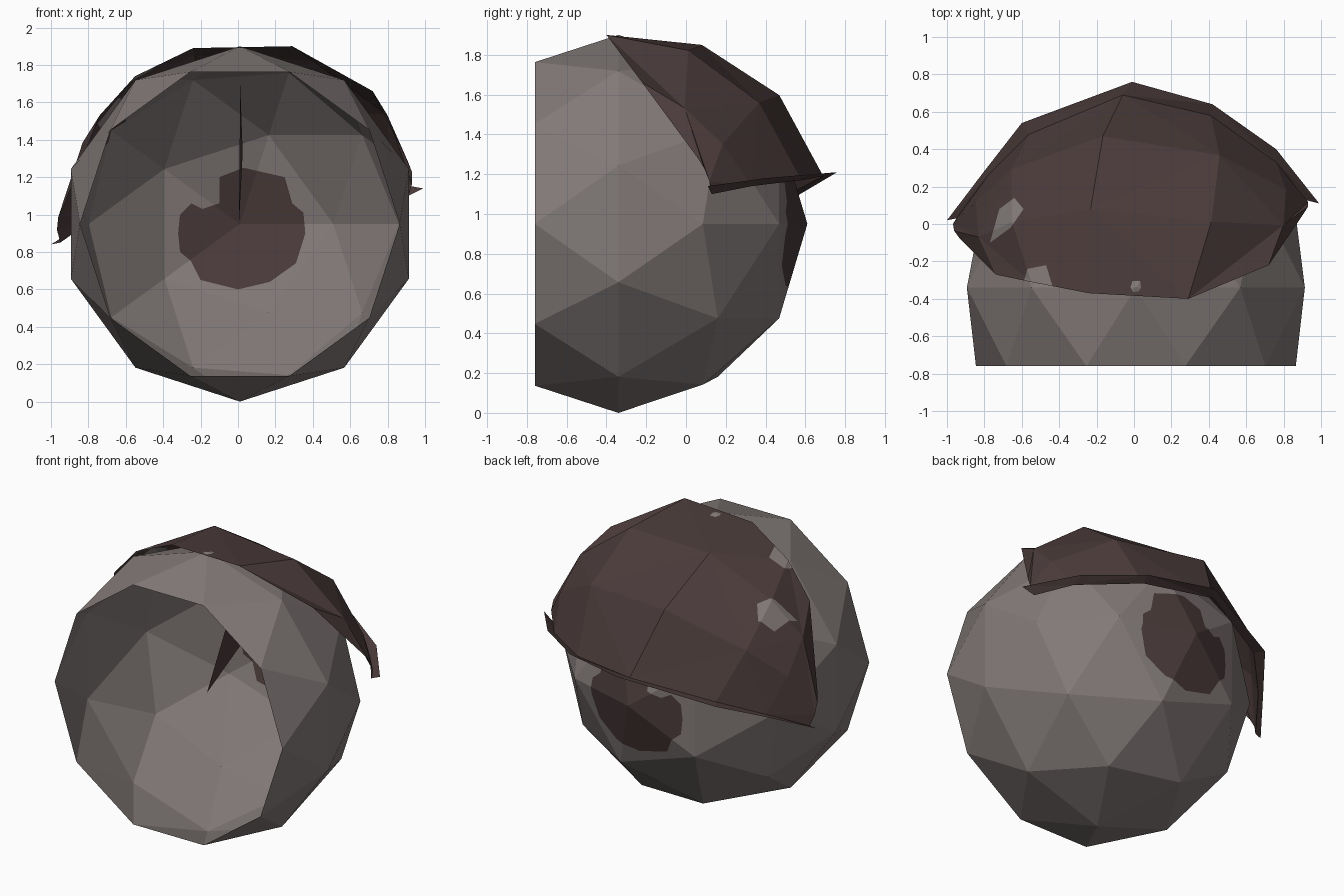
import bpy, bmesh, math
from mathutils import Vector, Matrix

if "Cube" in bpy.data.objects:
    bpy.data.objects.remove(bpy.data.objects["Cube"])

C = Vector((0.01, -0.34, 0.95))   # centre of the dome
R = 0.95


def material(name, rgb):
    m = bpy.data.materials.new(name)
    m.diffuse_color = (*rgb, 1)
    m.use_nodes = True
    m.node_tree.nodes["Principled BSDF"].inputs["Base Color"].default_value = m.diffuse_color
    return m


GREY = material("warm grey", (0.225, 0.195, 0.188))
BROWN = material("dark brown", (0.07, 0.044, 0.043))


def finish(name, bm, mats):
    me = bpy.data.meshes.new(name)
    bm.to_mesh(me)
    bm.free()
    for m in mats:
        me.materials.append(m)
    ob = bpy.data.objects.new(name, me)
    bpy.context.collection.objects.link(ob)
    return ob


def inside(p, poly):
    hit = False
    for (x1, y1), (x2, y2) in zip(poly, poly[1:] + poly[:1]):
        if (y1 > p[1]) != (y2 > p[1]) and p[0] < x1 + (p[1] - y1) * (x2 - x1) / (y2 - y1):
            hit = not hit
    return hit


def paint(bm, poly, axis, region, index):
    """Cut an outline, projected along an axis, into the faces of a region."""
    u, v = [i for i in range(3) if i != axis]
    for a, b in zip(poly, poly[1:] + poly[:1]):
        co, no = Vector(), Vector()
        co[u], co[v] = a
        no[u], no[v] = b[1] - a[1], a[0] - b[0]
        faces = [f for f in bm.faces if region(f.calc_center_median())]
        geom = set(faces)
        for f in faces:
            geom.update(f.edges)
            geom.update(f.verts)
        bmesh.ops.bisect_plane(bm, geom=list(geom), plane_co=co, plane_no=no.normalized(), dist=1e-5)
    for f in bm.faces:
        c = f.calc_center_median()
        if region(c) and inside((c[u], c[v]), poly):
            f.material_index = index


# Open faceted dome: icosphere with its pole to the back and the front cap removed
bm = bmesh.new()
bmesh.ops.create_icosphere(bm, subdivisions=2, radius=R, matrix=Matrix.Rotation(-math.pi / 2, 4, 'X'))
bmesh.ops.delete(bm, geom=[v for v in bm.verts if v.co.y < -0.6 * R], context='VERTS')
for v in bm.verts:
    if v.co.y < -0.3 * R:                     # flatten the opening rim
        k = 0.855 / math.hypot(v.co.x, v.co.z)
        v.co = (v.co.x * k, -0.42, v.co.z * k)
    v.co += C
# Dark patch at the back pole
paint(bm, [(-0.32, 0.90), (-0.31, 1.0), (-0.25, 1.06), (-0.19, 1.03), (-0.10, 1.06),
           (-0.10, 1.20), (0.03, 1.25), (0.25, 1.20), (0.29, 1.06), (0.35, 1.01),
           (0.36, 0.90), (0.31, 0.74), (0.17, 0.64), (0.0, 0.60), (-0.20, 0.65),
           (-0.25, 0.75), (-0.31, 0.80)], 1, lambda c: c.y > 0.43, 1)
# Small dark patch on the upper left wall
paint(bm, [(-0.71, 1.37), (-0.67, 1.48), (-0.60, 1.52), (-0.60, 1.46)], 1,
      lambda c: c.y > -0.15 and c.x < -0.45 and c.z > 1.2, 1)
finish("dome", bm, [GREY, BROWN])

# Roof covering: columns from the front edge over the top to the brim, left to right
front = [(-0.93, -0.08, 1.05), (-0.74, -0.27, 1.53), (-0.55, -0.31, 1.74), (-0.24, -0.37, 1.89),
         (0.29, -0.40, 1.90), (0.72, -0.22, 1.66), (0.91, 0.06, 1.28)]
crease = [(-0.95, 0.03, 0.85), (-0.78, 0.26, 0.97), (-0.56, 0.48, 1.08), (-0.06, 0.69, 1.19),
          (0.41, 0.58, 1.17), (0.76, 0.33, 1.14), (0.91, 0.13, 1.10)]
brim = [(-1.0, 0.02, 0.84), (-0.81, 0.27, 0.96), (-0.60, 0.54, 1.08), (-0.01, 0.76, 1.21),
        (0.42, 0.64, 1.20), (0.76, 0.40, 1.18), (0.99, 0.11, 1.14)]
bm = bmesh.new()
cols = []
for f, c, b in zip(front, crease, brim):
    f, c = Vector(f) - C, Vector(c) - C
    col = [f + C]
    for t in (1 / 3, 2 / 3):
        r = f.length + (c.length - f.length) * t + 0.02
        col.append(C + f.normalized().slerp(c.normalized(), t) * r)
    col += [c + C, Vector(b)]
    cols.append([bm.verts.new(p) for p in col])
for i, (a, b) in enumerate(zip(cols, cols[1:])):
    for j in range(4):
        q = [a[j], a[j + 1], b[j + 1], b[j]]
        k = (i + j) % 2
        q = q[k:] + q[:k]
        bm.faces.new(q[:3])
        bm.faces.new([q[0], q[2], q[3]])
# Worn grey spots
paint(bm, [(-0.77, -0.10), (-0.72, 0.08), (-0.64, 0.14), (-0.59, 0.08), (-0.66, -0.02)], 2,
      lambda c: -0.95 < c.x < -0.4 and -0.25 < c.y < 0.3 and c.z > 1.2, 1)
paint(bm, [(-0.59, -0.31), (-0.57, -0.24), (-0.47, -0.22), (-0.43, -0.35)], 2,
      lambda c: -0.75 < c.x < -0.2 and c.y < -0.05 and c.z > 1.4, 1)
finish("roof_cover", bm, [BROWN, GREY])

# Thin fin inside the dome
bm = bmesh.new()
bm.faces.new([bm.verts.new(p) for p in ((0.005, -0.34, 0.94), (0.025, 0.36, 1.33), (0.012, 0.07, 1.69))])
finish("inner_fin", bm, [BROWN])
